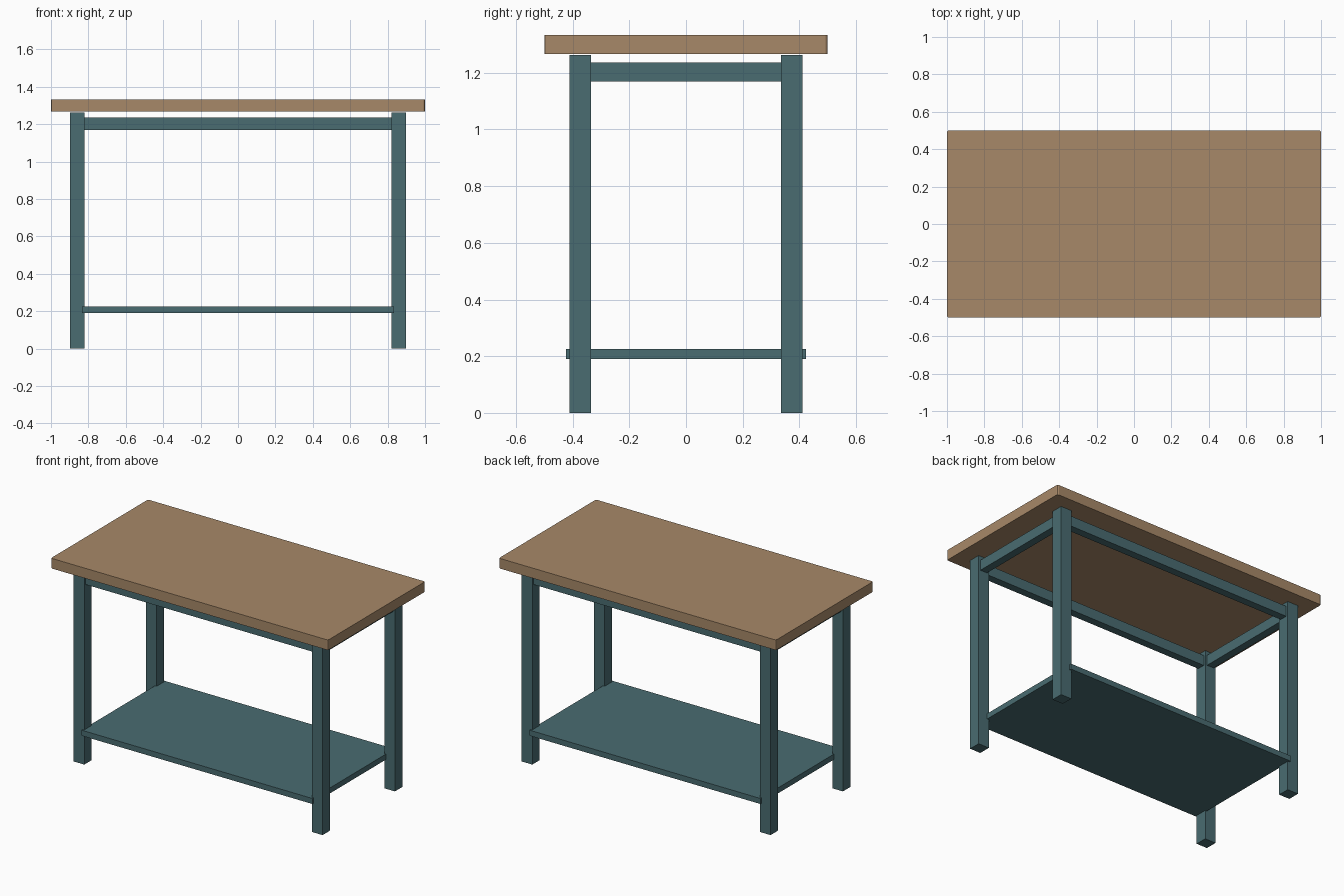
import bpy, bmesh

default = bpy.data.objects.get("Cube")
if default:
    bpy.data.objects.remove(default, do_unlink=True)


def make_material(name, rgb):
    mat = bpy.data.materials.new(name)
    mat.use_nodes = True
    colour = (*rgb, 1.0)
    mat.diffuse_color = colour
    mat.node_tree.nodes["Principled BSDF"].inputs["Base Color"].default_value = colour
    return mat


def box(name, centre, size, mat, corner=0.0):
    """Axis-aligned box; corner softens only the vertical edges."""
    bm = bmesh.new()
    bmesh.ops.create_cube(bm, size=1.0)
    bmesh.ops.scale(bm, vec=size, verts=bm.verts)
    if corner:
        upright = [e for e in bm.edges
                   if abs(e.verts[0].co.z - e.verts[1].co.z) > size[2] / 2]
        bmesh.ops.bevel(bm, geom=upright, offset=corner, segments=2,
                        profile=0.5, affect='EDGES')
    mesh = bpy.data.meshes.new(name)
    bm.to_mesh(mesh)
    bm.free()
    mesh.materials.append(mat)
    obj = bpy.data.objects.new(name, mesh)
    obj.location = centre
    bpy.context.collection.objects.link(obj)
    return obj


wood = make_material("warm wood", (0.39, 0.25, 0.14))
teal = make_material("painted teal", (0.067, 0.15, 0.165))

# Overall layout
LEG_X, LEG_Y, LEG_W, LEG_H = 0.86, 0.373, 0.077, 1.263
RAIL_Z, RAIL_H, RAIL_T = 1.203, 0.067, 0.05
SIDES = {"left": 1, "right": -1}
ENDS = {"front": -1, "back": 1}

# Worktop
box("worktop", (0, 0, 1.3), (2.0, 1.0, 0.066), wood, corner=0.01)

# Legs
for side, sx in SIDES.items():
    for end, sy in ENDS.items():
        box(f"{end}_{side}_leg", (sx * LEG_X, sy * LEG_Y, LEG_H / 2),
            (LEG_W, LEG_W, LEG_H), teal)

# Rails between the legs
for end, sy in ENDS.items():
    box(f"{end}_rail", (0, sy * LEG_Y, RAIL_Z),
        (2 * LEG_X - LEG_W, RAIL_T, RAIL_H), teal)
for side, sx in SIDES.items():
    box(f"{side}_rail", (sx * LEG_X, 0, RAIL_Z),
        (RAIL_T, 2 * LEG_Y - LEG_W, RAIL_H), teal)

# Lower shelf, let into the legs
box("lower_shelf", (0, 0, 0.208), (1.667, 0.847, 0.036), teal)
